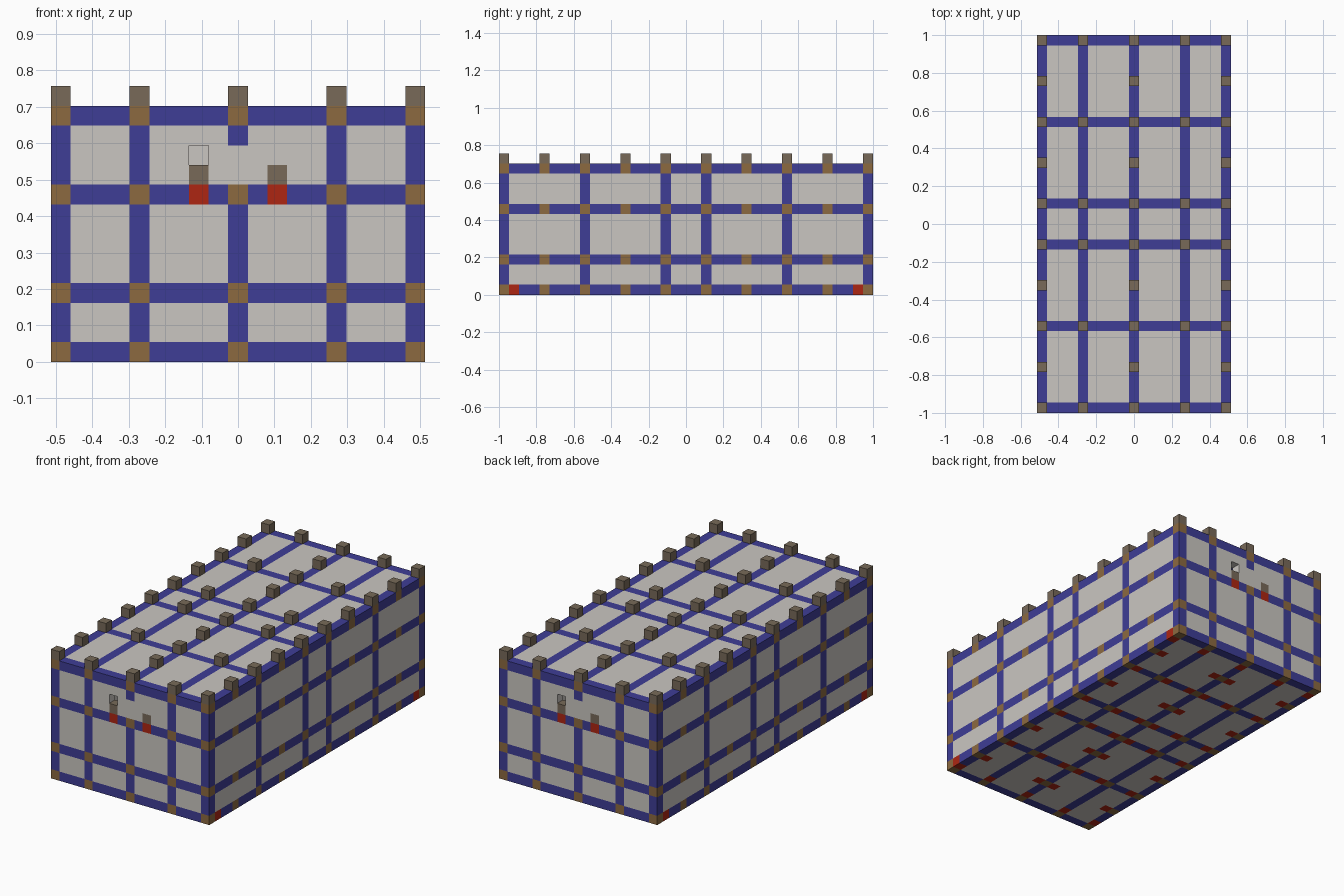
import bpy
import bmesh

old = bpy.data.objects.get("Cube")
if old:
    bpy.data.objects.remove(old, do_unlink=True)

# Building grid: cells across, deep and high to the roof
NX, NY, ROOF = 19, 37, 12
CELL = 2.0 / NY
COLS = {0, 4, 9, 14, 18}            # frame lines across
ROWS = {0, 8, 16, 20, 28, 36}       # frame lines along the length
HALF_ROWS = {4, 12, 24, 32}         # extra joints between frame lines
LEVELS = {0, 3, 8, 12}              # horizontal rails
SPINES = {0, 9, 18}                 # lines that carry the extra joints


def srgb(*rgb):
    """8-bit display colour to linear."""
    return tuple(((c / 255 + 0.055) / 1.055) ** 2.4 for c in rgb) + (1.0,)


def make_material(name, color):
    mat = bpy.data.materials.new(name)
    mat.use_nodes = True
    mat.diffuse_color = color
    mat.node_tree.nodes["Principled BSDF"].inputs["Base Color"].default_value = color
    return mat


def is_joint(x, y):
    return (x in COLS and y in ROWS) or (x in SPINES and y in HALF_ROWS)


def end_wall_detail(u, z):
    """Doorway details, mirrored by rotation on both end walls."""
    if u == 9 and z in (9, 10):
        return "wall_panels"
    if u in (7, 11) and z == 8:
        return "red_lamps"
    if u in (7, 11) and z == 9:
        return "post_caps"
    if u == 7 and z == 10:
        return "opening"
    return None


def is_floor_lamp(x, y):
    """Red lamps sit one cell inward from the floor joints."""
    if y in (1, NY - 2):
        return x in COLS
    if y in (0, NY - 1):
        return False
    return any(is_joint(x + d, y) and (x + d == 9 or (x + d < 9) == (d < 0))
               for d in (-1, 1))


def part_at(x, y, z):
    """Name of the part that fills a cell, or None."""
    if z == ROOF + 1:
        return "post_caps" if is_joint(x, y) else None
    on_side, on_end = x in (0, NX - 1), y in (0, NY - 1)
    if z in (0, ROOF):
        if is_joint(x, y):
            return "joints"
        if z == 0 and is_floor_lamp(x, y):
            return "red_lamps"
        return "frame_beams" if x in COLS or y in ROWS else "wall_panels"
    if on_side:
        joint, beam = y in ROWS | HALF_ROWS, y in ROWS
    elif on_end:
        detail = end_wall_detail(x if y == 0 else NX - 1 - x, z)
        if detail:
            return None if detail == "opening" else detail
        joint = beam = x in COLS
    else:
        return None
    if z in LEVELS:
        return "joints" if joint else "frame_beams"
    return "frame_beams" if beam else "wall_panels"


cells = {}
for x in range(NX):
    for y in range(NY):
        for z in range(ROOF + 2):
            part = part_at(x, y, z)
            if part:
                cells[x, y, z] = part


def build_part(name, mat):
    """Join the exposed cell faces of one part into a mesh."""
    bm = bmesh.new()
    verts = {}

    def corner(p):
        if p not in verts:
            verts[p] = bm.verts.new(((p[0] - NX / 2) * CELL,
                                     (p[1] - NY / 2) * CELL, p[2] * CELL))
        return verts[p]

    for cell, part in cells.items():
        if part != name:
            continue
        for axis in range(3):
            a, b = (axis + 1) % 3, (axis + 2) % 3
            for side in (0, 1):
                near = list(cell)
                near[axis] += 2 * side - 1
                if tuple(near) in cells:
                    continue
                ring = []
                for da, db in ((0, 0), (1, 0), (1, 1), (0, 1)):
                    p = list(cell)
                    p[axis] += side
                    p[a] += da
                    p[b] += db
                    ring.append(corner(tuple(p)))
                bm.faces.new(ring if side else ring[::-1])
    mesh = bpy.data.meshes.new(name)
    bm.to_mesh(mesh)
    bm.free()
    mesh.materials.append(mat)
    obj = bpy.data.objects.new(name, mesh)
    bpy.context.collection.objects.link(obj)


# One object and one colour per part
build_part("wall_panels", make_material("pale grey", srgb(202, 198, 193)))
build_part("frame_beams", make_material("deep blue", srgb(62, 61, 150)))
build_part("joints", make_material("brown", srgb(140, 106, 64)))
build_part("post_caps", make_material("taupe", srgb(120, 106, 89)))
build_part("red_lamps", make_material("red", srgb(174, 38, 18)))
